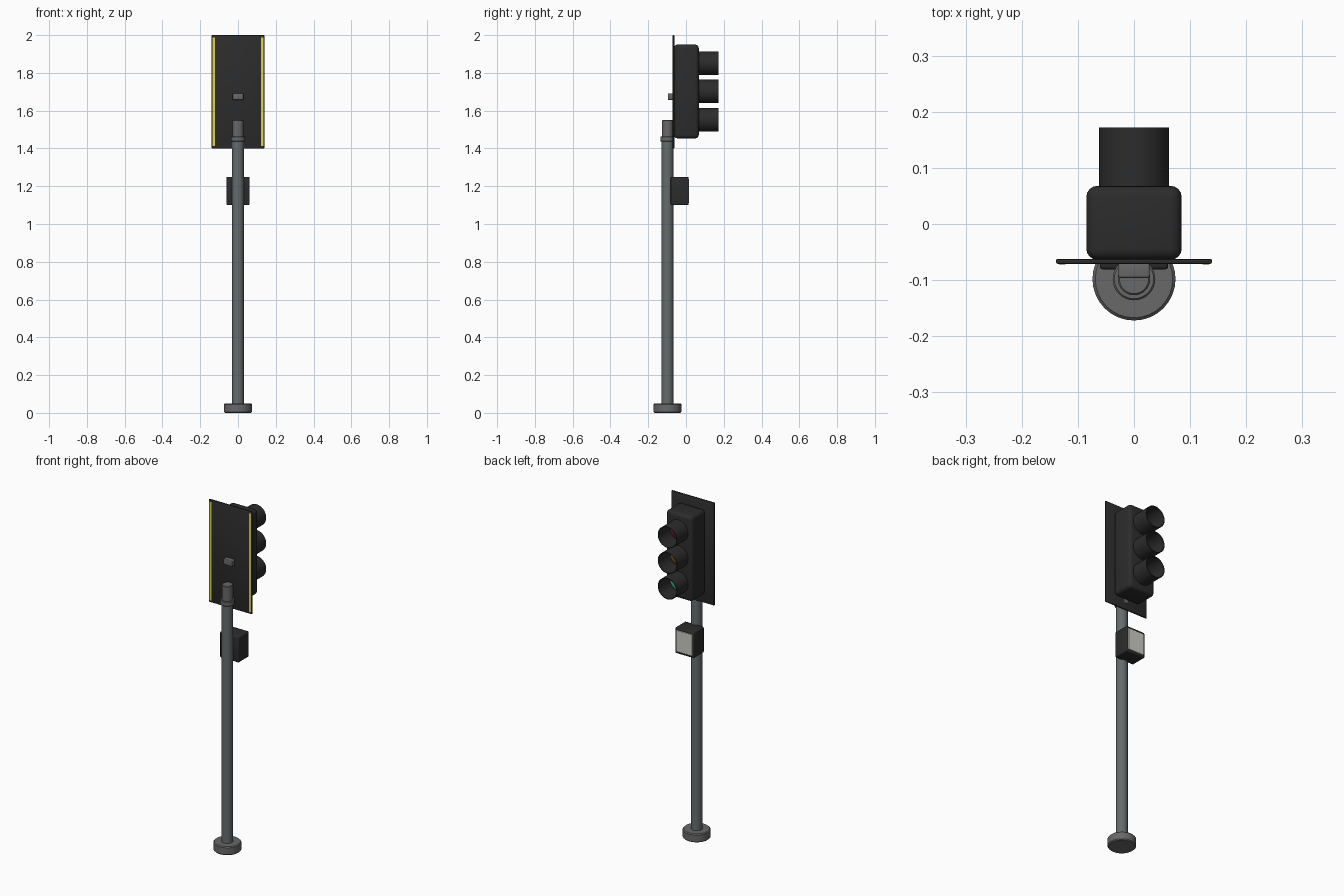
import bpy, bmesh, math
from mathutils import Matrix

if "Cube" in bpy.data.objects:
    bpy.data.objects.remove(bpy.data.objects["Cube"])


def material(name, rgb):
    m = bpy.data.materials.new(name)
    m.diffuse_color = (*rgb, 1)
    m.use_nodes = True
    m.node_tree.nodes["Principled BSDF"].inputs["Base Color"].default_value = m.diffuse_color
    return m


BLACK = material("black_housing", (0.025, 0.025, 0.025))
STEEL = material("steel", (0.13, 0.15, 0.15))
GREY = material("grey_metal", (0.14, 0.14, 0.14))
YELLOW = material("yellow_strip", (0.75, 0.68, 0.06))
PANEL = material("pale_panel", (0.6, 0.6, 0.57))
POLE_Y = -0.098


def finish(bm, name, mat):
    bmesh.ops.recalc_face_normals(bm, faces=bm.faces)
    me = bpy.data.meshes.new(name)
    bm.to_mesh(me)
    bm.free()
    ob = bpy.data.objects.new(name, me)
    bpy.context.collection.objects.link(ob)
    me.materials.append(mat)
    bpy.context.view_layer.objects.active = ob
    ob.select_set(True)
    bpy.ops.object.shade_smooth_by_angle(angle=math.radians(35))
    ob.select_set(False)
    return ob


def box(name, lo, hi, mat, bevel=0.0, segments=3):
    bm = bmesh.new()
    bmesh.ops.create_cube(bm, size=1)
    for v in bm.verts:
        v.co = [(a + b) / 2 + c * (b - a) for a, b, c in zip(lo, hi, v.co)]
    if bevel:
        bmesh.ops.bevel(bm, geom=bm.edges[:], offset=bevel, segments=segments,
                        profile=0.5, affect='EDGES')
    return finish(bm, name, mat)


def lathe(name, profile, mat, matrix, closed=False, steps=32):
    """Spin (radius, height) points around z, then place with matrix."""
    bm = bmesh.new()
    vs = [bm.verts.new((r, 0, h)) for r, h in profile]
    pairs = list(zip(vs, vs[1:] + vs[:1])) if closed else list(zip(vs, vs[1:]))
    es = [bm.edges.new(p) for p in pairs]
    bmesh.ops.spin(bm, geom=vs + es, axis=(0, 0, 1), cent=(0, 0, 0),
                   angle=math.tau, steps=steps, use_duplicate=False)
    bmesh.ops.remove_doubles(bm, verts=bm.verts, dist=1e-5)
    bm.transform(matrix)
    return finish(bm, name, mat)


def rod(name, r, z0, z1, mat, b=0.003):
    prof = [(0, z0), (r - b, z0), (r, z0 + b), (r, z1 - b), (r - b, z1), (0, z1)]
    return lathe(name, prof, mat, Matrix.Translation((0, POLE_Y, 0)))


# Pole with foot, collar and top spigot
rod("base_foot", 0.074, 0.0, 0.05, GREY, 0.005)
rod("pole", 0.031, 0.04, 1.45, STEEL)
rod("pole_collar", 0.038, 1.436, 1.463, GREY)
rod("pole_top", 0.029, 1.45, 1.55, GREY)

# Signal head and backplate
box("signal_housing", (-0.085, -0.064, 1.453), (0.085, 0.068, 1.95), BLACK, 0.02, 4)
box("backplate", (-0.139, -0.071, 1.4), (0.139, -0.062, 2.0), BLACK, 0.003, 2)
for side, s in (("left", -1), ("right", 1)):
    x = sorted((s * 0.122, s * 0.134))
    box("reflective_strip_" + side, (x[0], -0.0725, 1.412), (x[1], -0.070, 1.988), YELLOW)
box("upper_bracket", (-0.028, -0.096, 1.657), (0.028, -0.068, 1.692), GREY, 0.004)

# Lamps with tubular visors, pointing along +y
turn = Matrix.Rotation(-math.pi / 2, 4, 'X')
for name, z, rgb in (("red", 1.852, (0.2, 0.015, 0.01)),
                     ("amber", 1.702, (0.22, 0.13, 0.01)),
                     ("green", 1.552, (0.04, 0.6, 0.3))):
    place = Matrix.Translation((0, 0, z)) @ turn
    lathe(name + "_visor", [(0.062, 0.055), (0.062, 0.172), (0.058, 0.172), (0.058, 0.055)],
          BLACK, place, closed=True)
    lathe(name + "_lens", [(0.052, 0.06), (0.052, 0.07), (0.045, 0.075), (0.03, 0.080),
                           (0.015, 0.083), (0, 0.084)],
          material(name + "_light", rgb), place)

# Pedestrian signal box
box("pedestrian_box", (-0.061, -0.081, 1.10), (0.061, 0.014, 1.25), BLACK, 0.006)
box("pedestrian_panel", (-0.051, 0.008, 1.112), (0.051, 0.0165, 1.238), PANEL, 0.002, 1)
